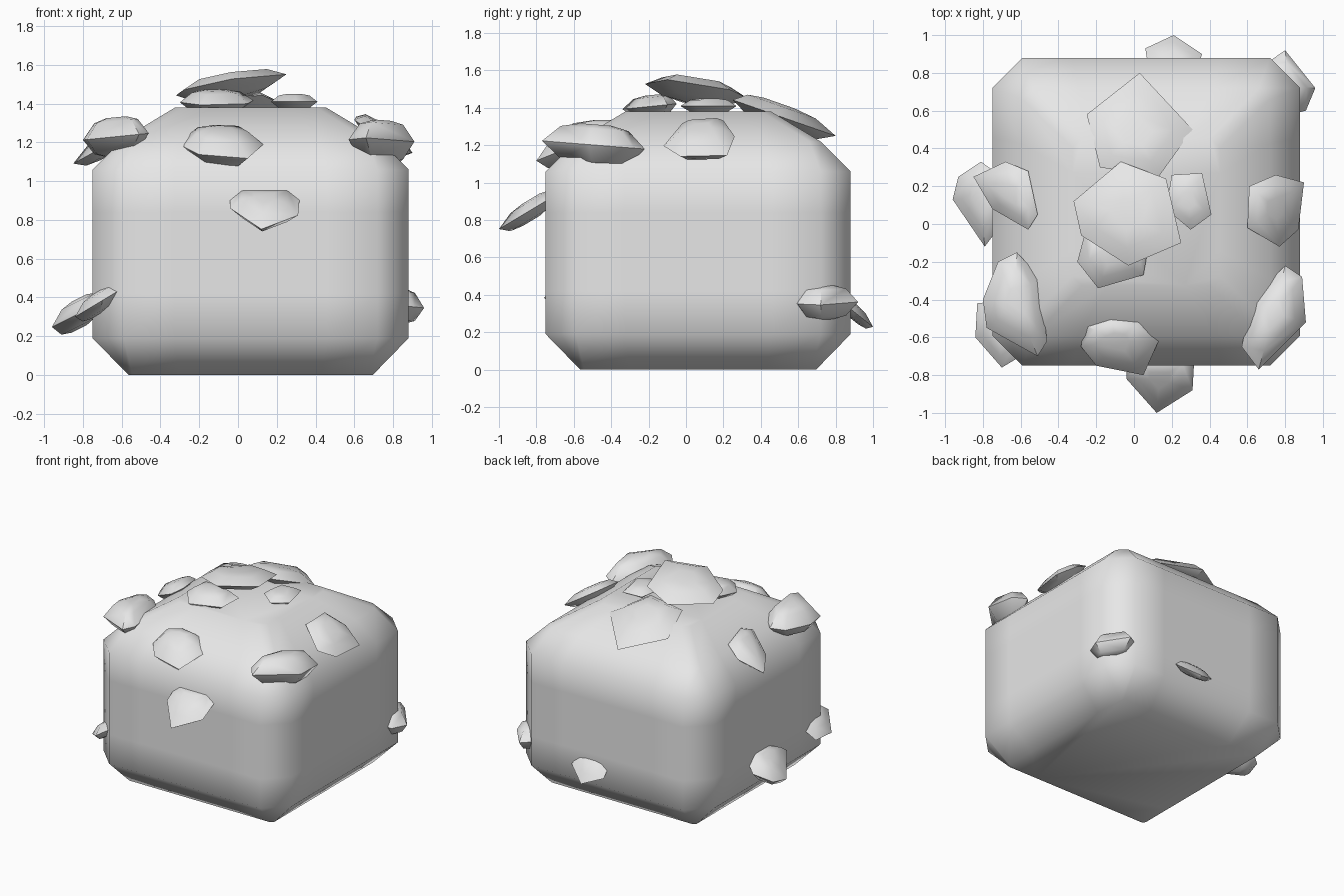
import bpy
import bmesh
from math import radians
from mathutils import Vector

default_cube = bpy.data.objects.get("Cube")
if default_cube:
    bpy.data.objects.remove(default_cube, do_unlink=True)

# One plain stone colour
stone = bpy.data.materials.new("stone_grey")
stone.use_nodes = True
stone.diffuse_color = (0.8, 0.8, 0.8, 1)
stone.node_tree.nodes["Principled BSDF"].inputs["Base Color"].default_value = stone.diffuse_color


def finish(bm, name, angle):
    """Turn a bmesh into a shaded object with the stone material."""
    bmesh.ops.recalc_face_normals(bm, faces=bm.faces[:])
    mesh = bpy.data.meshes.new(name)
    bm.to_mesh(mesh)
    bm.free()
    mesh.materials.append(stone)
    obj = bpy.data.objects.new(name, mesh)
    bpy.context.collection.objects.link(obj)
    bpy.ops.object.select_all(action='DESELECT')
    obj.select_set(True)
    bpy.context.view_layer.objects.active = obj
    bpy.ops.object.shade_smooth_by_angle(angle=radians(angle))
    return obj


def block_ring(bm, centre, half, chamfer, z):
    """Square ring with chamfered corners and two extra points per side."""
    ring = []
    edge = half - chamfer
    side = [(-edge, -half), (-edge * 0.6, -half), (edge * 0.6, -half), (edge, -half)]
    for turn in range(4):
        for x, y in side:
            for _ in range(turn):
                x, y = -y, x
            ring.append(bm.verts.new((centre + x, centre + y, z)))
    return ring


def build_block():
    """Big boulder: stacked rings with a bevelled foot and a sloping crown."""
    bm = bmesh.new()
    levels = [(0.63, 0.02, 0), (0.815, 0.16, 0.19), (0.815, 0.16, 0.42), (0.815, 0.16, 0.84),
              (0.815, 0.16, 1.06), (0.655, 0.06, 1.22), (0.39, 0.05, 1.38)]
    rings = [block_ring(bm, 0.065, *level) for level in levels]
    for low, high in zip(rings, rings[1:]):
        for i in range(len(low)):
            j = (i + 1) % len(low)
            bm.faces.new((low[i], low[j], high[j], high[i]))
    bm.faces.new(rings[0])
    bm.faces.new(rings[-1])
    finish(bm, "boulder_body", 80)


def rock(name, height, thick, slope, *outline):
    """Faceted stone: tilted plan outline swelling to a dome above and below."""
    bm = bmesh.new()
    points = [Vector(p) for p in outline]
    centre = sum(points, Vector((0, 0))) / len(points)
    for scale, lift in ((1, 0), (0.66, 0.8), (0.3, 1), (0.66, -0.8), (0.3, -1)):
        for p in points:
            offset = (p - centre) * scale
            z = height + offset.dot(Vector(slope)) + lift * thick
            bm.verts.new((*(centre + offset), z))
    hull = bmesh.ops.convex_hull(bm, input=bm.verts[:])
    loose = {v for v in hull["geom_interior"] if isinstance(v, bmesh.types.BMVert)}
    bmesh.ops.delete(bm, geom=list(loose), context='VERTS')
    finish(bm, name, 50)


build_block()

# Stones on the crown
rock("crown_rock", 1.49, 0.06, (0.14, -0.13),
     (-.07, .33), (.17, .24), (.25, -.1), (-.03, -.22), (-.28, -.06), (-.32, .12))
rock("crown_back_rock", 1.36, 0.07, (0, -0.35),
     (.03, .8), (.31, .5), (.13, .25), (-.18, .3), (-.25, .58))
rock("crown_left_rock", 1.41, 0.04, (0, 0),
     (.2, .26), (.36, .27), (.41, .05), (.3, -.03), (.17, .08))
rock("crown_front_rock", 1.41, 0.06, (0, 0.1),
     (-.3, -.2), (-.19, -.34), (.05, -.27), (.08, -.1), (-.1, -.05), (-.26, -.05))

# Stones around the shoulder
rock("shoulder_front_right_rock", 1.23, 0.1, (0.1, 0),
     (-.62, -.15), (-.5, -.28), (-.46, -.62), (-.51, -.7), (-.78, -.55), (-.8, -.4), (-.72, -.2))
rock("shoulder_right_rock", 1.2, 0.06, (0.55, 0),
     (-.85, .25), (-.68, .33), (-.56, .28), (-.51, .05), (-.56, -.03), (-.75, .08))
rock("shoulder_front_rock", 1.19, 0.08, (0, 0.4),
     (-.27, -.53), (-.13, -.48), (.05, -.5), (.13, -.62), (.05, -.8), (-.2, -.75), (-.28, -.65))
rock("shoulder_front_left_rock", 1.2, 0.11, (0, -0.08),
     (.8, -.22), (.89, -.28), (.91, -.52), (.66, -.77), (.57, -.65), (.62, -.4))
rock("shoulder_left_rock", 1.23, 0.06, (-0.65, 0.1),
     (.61, .2), (.75, .26), (.9, .22), (.87, -.03), (.77, -.12), (.6, -.02))

# Stones on the walls
rock("front_wall_rock", 0.86, 0.06, (0, 0.6),
     (-.04, -.82), (.12, -1), (.31, -.88), (.32, -.7), (-.04, -.7))
rock("left_wall_rock", 0.36, 0.09, (-0.1, 0),
     (.8, .92), (.96, .72), (.91, .6), (.74, .56), (.7, .85))
rock("back_wall_rock", 0.32, 0.05, (0, -0.8),
     (.06, .93), (.21, 1), (.36, .9), (.33, .8), (.08, .8))
rock("right_wall_rock", 0.32, 0.08, (0.5, 0),
     (-.96, .13), (-.93, .25), (-.81, .33), (-.7, .25), (-.7, 0), (-.79, -.12))
rock("right_wall_front_rock", 0.37, 0.06, (0.6, 0),
     (-.83, -.42), (-.84, -.6), (-.7, -.76), (-.6, -.7), (-.65, -.4))
